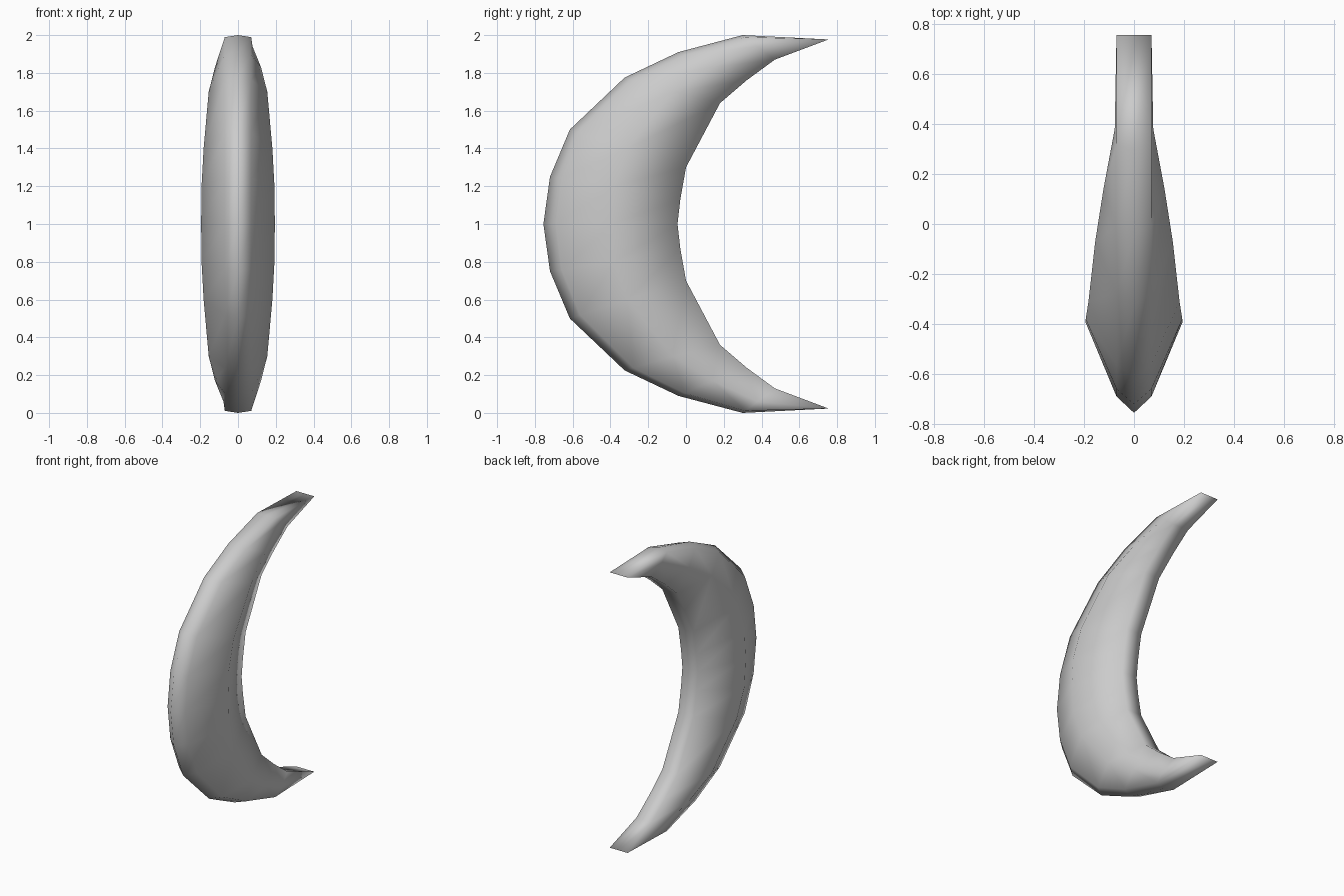
import bpy, bmesh

if "Cube" in bpy.data.objects:
    bpy.data.objects.remove(bpy.data.objects["Cube"])

# Stations along the upper half: outer ridge (y, z), widest line (y, z, half width), inner edge (y, z, half width)
stations = [
    ((-0.755, 1.00), (-0.39, 1.00, 0.195), (-0.045, 1.00, 0.06)),
    ((-0.72, 1.25), (-0.38, 1.20, 0.193), (-0.03, 1.13, 0.06)),
    ((-0.615, 1.50), (-0.31, 1.40, 0.182), (0.0, 1.30, 0.06)),
    ((-0.325, 1.775), (-0.07, 1.70, 0.155), (0.18, 1.64, 0.06)),
    ((-0.04, 1.91), (0.14, 1.83, 0.122), (0.32, 1.76, 0.06)),
    ((0.30, 2.00), (0.38, 1.94, 0.077), (0.47, 1.87, 0.06)),
    ((0.755, 1.977), (0.755, 1.977, 0.07), (0.755, 1.977, 0.07)),
]


def section(outer, mid, inner):
    """Pointed eight-sided ring with a shoulder beside the outer ridge."""
    t = 0.18
    sy = outer[0] + (mid[0] - outer[0]) * t
    sz = outer[1] + (mid[1] - outer[1]) * t
    half = [(0.07, sy, sz), (mid[2], mid[0], mid[1]), (inner[2], inner[0], inner[1])]
    return ([(0, *outer)] + half + [(0, inner[0], inner[1])]
            + [(-x, y, z) for x, y, z in reversed(half)])


# Crescent: loft the sections from the lower tip to the upper tip
upper = [section(*s) for s in stations]
lower = [[(x, y, 2 - z) for x, y, z in ring] for ring in reversed(upper[1:])]
bm = bmesh.new()
rings = [[bm.verts.new(p) for p in ring] for ring in lower + upper]
for a, b in zip(rings, rings[1:]):
    for i in range(8):
        j = (i + 1) % 8
        bm.faces.new((a[i], a[j], b[j], b[i]))

# Close the wedge-shaped tips
bmesh.ops.remove_doubles(bm, verts=bm.verts[:], dist=0.0005)
bmesh.ops.recalc_face_normals(bm, faces=bm.faces[:])
for f in bm.faces:
    f.smooth = True
mesh = bpy.data.meshes.new("crescent")
bm.to_mesh(mesh)
bm.free()
crescent = bpy.data.objects.new("crescent", mesh)
bpy.context.collection.objects.link(crescent)
